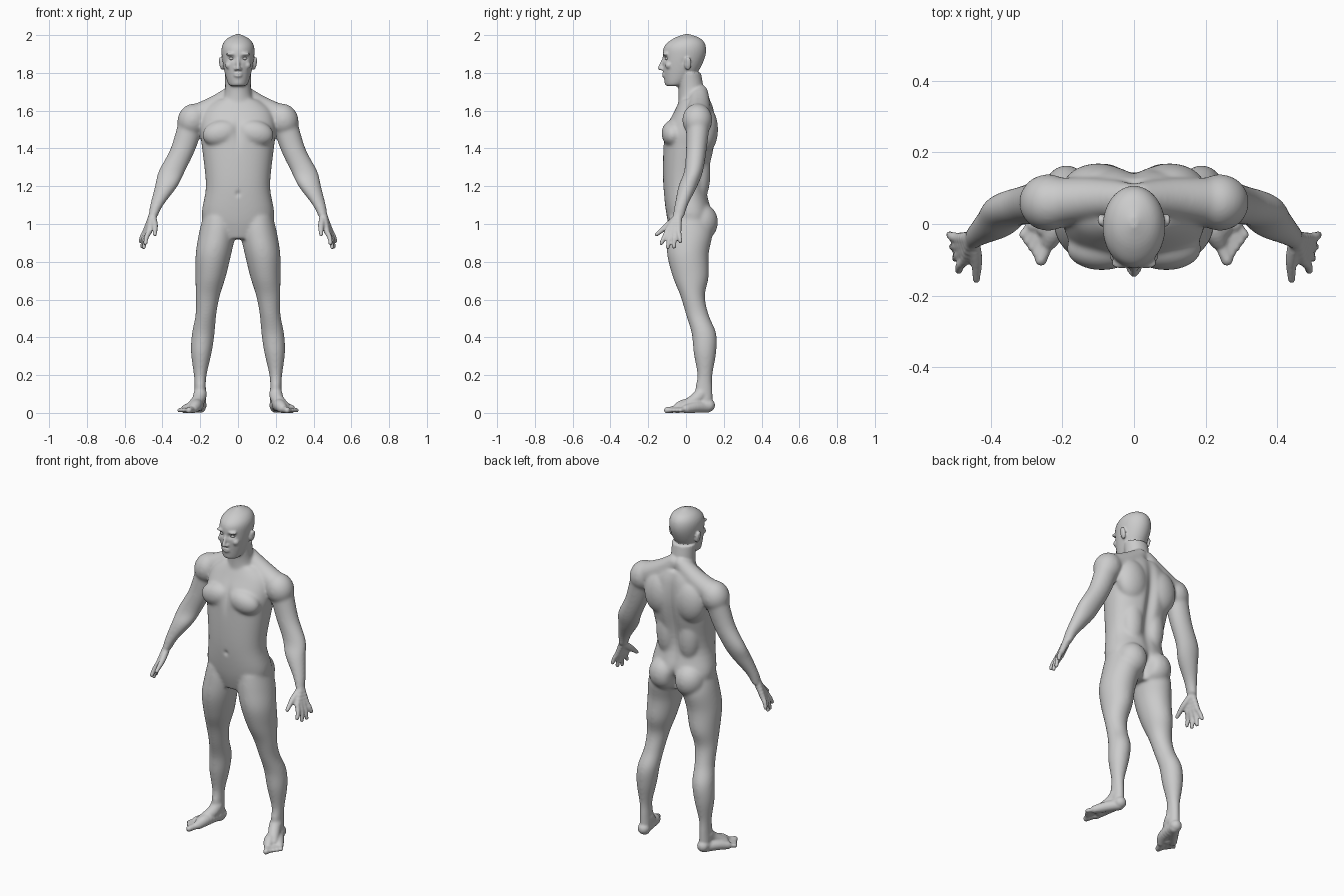
import bpy, bmesh, math
from mathutils import Vector, Matrix

cube = bpy.data.objects.get("Cube")
if cube:
    bpy.data.objects.remove(cube)

grey = (0.6, 0.6, 0.6, 1)
skin = bpy.data.materials.new("plain grey")
skin.use_nodes = True
skin.diffuse_color = grey
skin.node_tree.nodes["Principled BSDF"].inputs["Base Color"].default_value = grey


def spline(points, steps):
    """Smooth curve through rows of any length."""
    curve = []
    last = len(points) - 1
    for i in range(last):
        before, start = points[max(i - 1, 0)], points[i]
        end, after = points[i + 1], points[min(i + 2, last)]
        for k in range(steps):
            t = k / steps
            row = []
            for a, b, c, d in zip(before, start, end, after):
                slope_in, slope_out = (c - a) / 2, (d - b) / 2
                ease = t * t * (3 - t - t)
                row.append(b + (c - b) * ease + slope_in * t * (1 - t) ** 2 - slope_out * t * t * (1 - t))
            curve.append(row)
    curve.append(points[last])
    return curve


def loft(bm, rows, side=1, power=2, count=40):
    """Stack of level ovals; each row is z, half width, front y, back y and an optional middle x."""
    rings = []
    for z, half_width, front, back, *middle in spline(rows, 5):
        centre = Vector((sum(middle), (front + back) / 2, z))
        ring = []
        for k in range(count):
            angle = math.tau * k / count
            c, s = math.cos(angle), math.sin(angle)
            across = math.copysign(abs(c) ** (2 / power), c) * half_width
            along = math.copysign(abs(s) ** (2 / power), s) * (back - front) / 2
            ring.append(bm.verts.new((side * (centre.x + across), centre.y + along, centre.z)))
        rings.append(ring)
    for lower, upper in zip(rings, rings[1:]):
        for k in range(count):
            bm.faces.new((lower[k - 1], lower[k], upper[k], upper[k - 1]))
    bm.faces.new(rings[0])
    bm.faces.new(rings[-1])


def ball(bm, centre, radii, side=1, tilt=0):
    """Ellipsoid, mirrored to the other side when side is negative."""
    x, y, z = centre
    place = Matrix.Translation((side * x, y, z))
    turn = Matrix.Rotation(side * tilt, 4, 'Y')
    bmesh.ops.create_icosphere(bm, subdivisions=3, radius=1, matrix=place @ turn @ Matrix.Diagonal((*radii, 1)))


def chain(bm, points, side=1):
    """Rounded tapering limb; each point is x, y, z, radius."""
    for x, y, z, radius in spline(points, 6):
        ball(bm, (x, y, z), (radius, radius, radius), side)


def build_trunk(bm):
    # Torso and neck
    loft(bm, [(.92, .1, -.07, .09), (1.03, .19, -.1, .14), (1.2, .17, -.12, .11), (1.4, .19, -.12, .15),
              (1.5, .2, -.11, .16), (1.6, .18, -.06, .15), (1.66, .11, -.03, .13)], power=2.3)
    loft(bm, [(1.6, .1, -.04, .13), (1.7, .07, -.04, .1), (1.8, .07, -.05, .08)])
    # Head
    loft(bm, [(1.73, .03, -.1, -.04), (1.74, .05, -.11, 0), (1.8, .07, -.12, .06), (1.88, .085, -.124, .1),
              (1.94, .085, -.115, .105), (1.98, .06, -.07, .08), (2.005, .01, -.01, .02)])
    # Nose, lips and chin
    chain(bm, [(0, -.118, 1.88, .008), (0, -.138, 1.825, .012)])
    ball(bm, (0, -.115, 1.79), (.024, .014, .014))
    ball(bm, (0, -.1, 1.75), (.024, .014, .016))


def build_head_side(bm, side):
    # Nostril, brow, cheek and ear
    ball(bm, (.013, -.126, 1.82), (.009, .011, .008), side)
    ball(bm, (.035, -.108, 1.9), (.03, .018, .009), side)
    ball(bm, (.048, -.09, 1.84), (.02, .02, .02), side)
    ball(bm, (.09, .01, 1.85), (.01, .02, .036), side, tilt=.2)


def build_muscles(bm, side):
    # Chest, shoulder blade, loin, seat, shoulder and neck slope
    ball(bm, (.09, -.07, 1.48), (.1, .06, .07), side, tilt=.2)
    ball(bm, (.1, .1, 1.5), (.1, .07, .13), side)
    ball(bm, (.07, .07, 1.27), (.07, .06, .16), side)
    ball(bm, (.085, .08, 1.01), (.09, .09, .1), side)
    ball(bm, (.24, .06, 1.55), (.08, .08, .09), side, tilt=-.4)
    chain(bm, [(.02, .07, 1.69, .05), (.12, .07, 1.62, .06), (.23, .06, 1.56, .07)], side)


def build_arm(bm, side):
    # Wrist to shoulder
    loft(bm, [(1.04, .023, -.07, -.01, .45), (1.1, .035, -.06, .01, .43), (1.2, .06, -.04, .06, .38),
              (1.28, .07, -.01, .09, .35), (1.4, .067, 0, .11, .29), (1.56, .07, 0, .13, .24)], side)
    # Thumb
    chain(bm, [(.45, -.05, 1.03, .02), (.44, -.1, .99, .017), (.44, -.155, .945, .011)], side)
    # Palm and fingers fan out from the wrist
    wrist = Vector((.45, -.04, 1.05))
    for i in range(4):
        spread = i / 3
        arch = math.sin(math.pi * (spread + .2) / 1.4)
        knuckle = Vector((.47, -.1, .96)).lerp((.49, -.04, .96), spread)
        tip = Vector((.49, -.13, .92)).lerp((.515, -.03, .93), spread)
        tip.z -= .05 * arch
        bend = knuckle.lerp(tip, .5) + Vector((.005, 0, 0))
        chain(bm, [(*wrist, .022), (*knuckle, .016)], side)
        chain(bm, [(*knuckle, .015), (*bend, .013), (*tip, .011)], side)


def build_leg(bm, side):
    # Ankle to hip
    loft(bm, [(.05, .03, .07, .14, .2), (.13, .03, .05, .14, .2), (.2, .034, .06, .14, .2),
              (.32, .055, .04, .16, .194), (.42, .06, .03, .16, .184), (.52, .055, 0, .12, .17),
              (.62, .064, -.03, .1, .16), (.72, .08, -.07, .12, .145), (.84, .094, -.1, .12, .13),
              (.95, .097, -.1, .14, .11), (1.04, .085, -.09, .12, .1)], side)
    # Inner edge, outer edge and instep of the foot
    chain(bm, [(.2, .12, .04, .034), (.22, 0, .04, .034), (.236, -.045, .024, .026)], side)
    chain(bm, [(.2, .11, .03, .03), (.24, .05, .03, .03), (.28, 0, .02, .023)], side)
    chain(bm, [(.2, .08, .1, .036), (.21, .05, .07, .034), (.245, -.01, .03, .03)], side)
    # Toes
    for i in range(5):
        radius = .012 if i else .017
        root = Vector((.24, -.05, .02)).lerp((.285, 0, .02), i / 4)
        tip = Vector((.26, -.1, .014)).lerp((.31, -.03, .014), i / 4)
        chain(bm, [(*root, radius * 1.1), (*tip, radius)], side)


def finish(name, bm):
    """Turn a bmesh into a smooth grey object."""
    bmesh.ops.recalc_face_normals(bm, faces=bm.faces)
    mesh = bpy.data.meshes.new(name)
    bm.to_mesh(mesh)
    bm.free()
    mesh.materials.append(skin)
    mesh.shade_smooth()
    thing = bpy.data.objects.new(name, mesh)
    bpy.context.collection.objects.link(thing)
    return thing


def apply_modifier(thing, kind, **settings):
    modifier = thing.modifiers.new(kind.lower(), kind)
    for key, value in settings.items():
        setattr(modifier, key, value)
    bpy.ops.object.modifier_apply(modifier=modifier.name)


def ramp(value, start, end):
    return min(1, max(0, (value - start) / (end - start)))


def press(thing, centre, reach, push, side=1):
    """Sculpt a soft hollow into the skin."""
    centre, push = Vector(centre), Vector(push)
    centre.x *= side
    push.x *= side
    for v in thing.data.vertices:
        distance = sum((offset / r) ** 2 for offset, r in zip(v.co - centre, reach))
        if distance < 8:
            v.co += push * math.exp(-distance)


figure = bmesh.new()
build_trunk(figure)
for side in (1, -1):
    for build in (build_head_side, build_muscles, build_arm, build_leg):
        build(figure, side)
body = finish("body", figure)
bpy.context.view_layer.objects.active = body
body.select_set(True)

# Fuse the parts into one skin
apply_modifier(body, 'REMESH', mode='VOXEL', voxel_size=.006)

# Blend the large muscles while hands, feet and face stay crisp
soft = body.vertex_groups.new(name="soft")
for v in body.data.vertices:
    x, y, z = v.co
    weight = ramp(z, .08, .16) * ramp(z, 1.74, 1.69)
    if abs(x) > .3:
        weight *= ramp(z, 1.03, 1.13)
    soft.add([v.index], weight, 'REPLACE')
apply_modifier(body, 'SMOOTH', factor=.5, iterations=28, vertex_group="soft")

# Lips, spine, seat cleft, breastbone and navel
press(body, (0, -.13, 1.79), (.024, .03, .004), (0, .006, 0))
press(body, (0, .15, 1.38), (.03, .12, .23), (0, -.024, 0))
press(body, (0, .15, .98), (.02, .1, .06), (0, -.04, 0))
press(body, (0, -.12, 1.49), (.02, .06, .07), (0, .01, 0))
press(body, (0, -.12, 1.16), (.012, .05, .014), (0, .008, 0))

# Eye sockets, ear hollows and eyeballs
for side, name in ((1, "left_eye"), (-1, "right_eye")):
    press(body, (.034, -.12, 1.876), (.02, .04, .012), (0, .013, 0), side)
    press(body, (.09, -.01, 1.855), (.02, .01, .014), (-.006, 0, 0), side)
    eye = bmesh.new()
    ball(eye, (.034, -.1, 1.876), (.014, .012, .008), side)
    finish(name, eye)
apply_modifier(body, 'SMOOTH', factor=.5, iterations=3)

# Flat soles
for v in body.data.vertices:
    v.co.z = max(v.co.z, 0)
body.data.shade_smooth()
